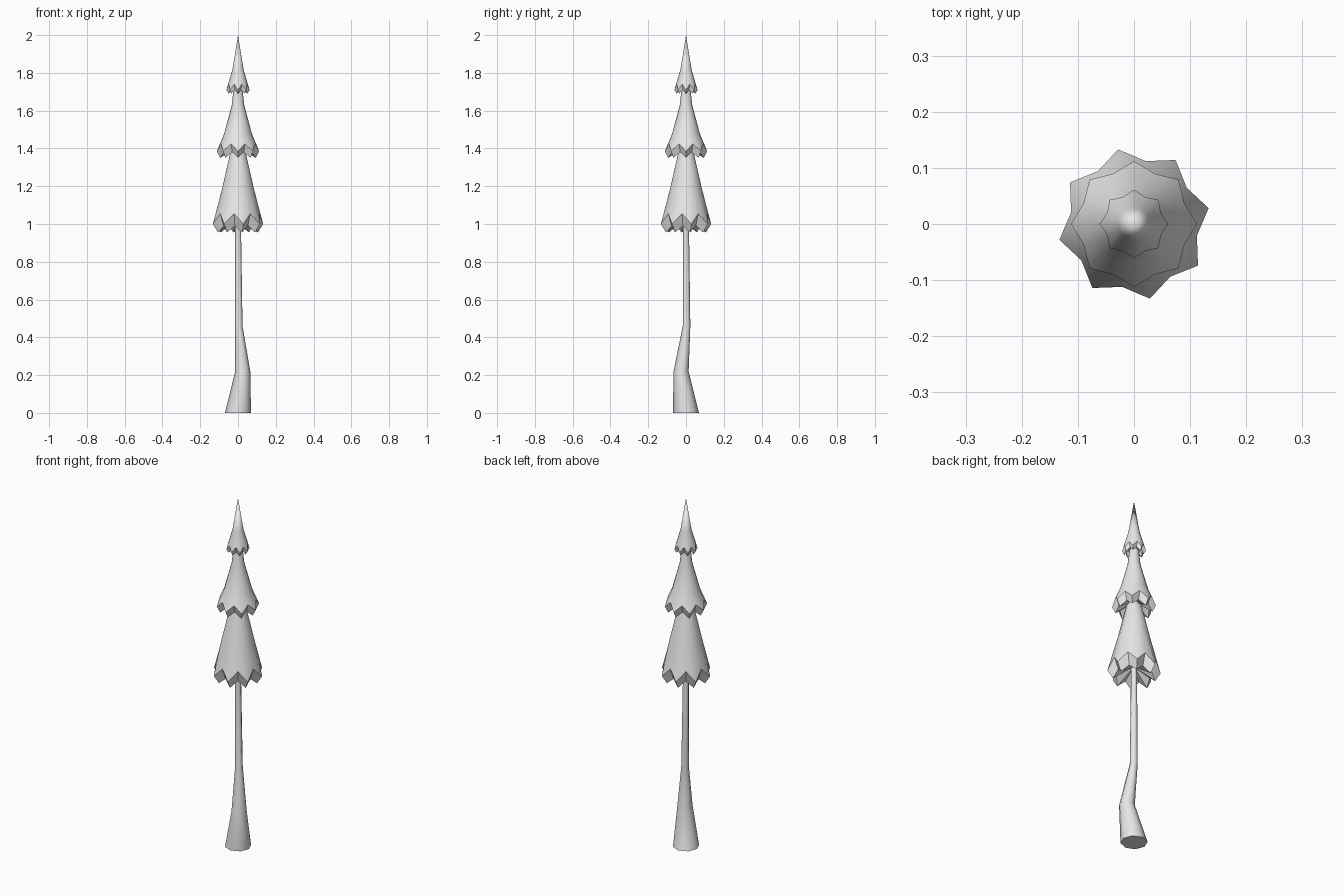
import bpy, bmesh
from math import cos, sin, radians, tau

cube = bpy.data.objects.get("Cube")
if cube:
    bpy.data.objects.remove(cube, do_unlink=True)

# One plain grey for the whole tree
grey = bpy.data.materials.new("light grey")
grey.use_nodes = True
GREY = (0.8, 0.8, 0.8, 1)
grey.diffuse_color = GREY
grey.node_tree.nodes["Principled BSDF"].inputs["Base Color"].default_value = GREY


def ring(bm, sides, radius, z, turn=0, centre=(0, 0), notch=None):
    """Ring of vertices; notch = (radius, z) of every second vertex."""
    verts = []
    for i in range(sides):
        a = tau * i / sides + radians(turn)
        r, h = notch if notch and i % 2 else (radius, z)
        verts.append(bm.verts.new((centre[0] + r * cos(a), centre[1] + r * sin(a), h)))
    return verts


def bridge(bm, upper, lower, smooth):
    n = len(upper)
    for i in range(n):
        j = (i + 1) % n
        face = bm.faces.new((upper[i], lower[i], lower[j], upper[j]))
        face.smooth = smooth


def finish(bm, name):
    bmesh.ops.remove_doubles(bm, verts=bm.verts, dist=0.0001)
    bmesh.ops.recalc_face_normals(bm, faces=bm.faces)
    mesh = bpy.data.meshes.new(name)
    bm.to_mesh(mesh)
    bm.free()
    mesh.materials.append(grey)
    obj = bpy.data.objects.new(name, mesh)
    bpy.context.collection.objects.link(obj)


def foliage(name, turn, slope, brim, brim_notch, hem, hem_notch, inner):
    """Smooth cone, zigzag brim, folded-in hem and a hollow underside."""
    bm = bmesh.new()
    rings = [ring(bm, 16, r, z, turn) for r, z in slope]
    if slope[0][0] > 0:
        bm.faces.new(rings[0])
    rings.append(ring(bm, 16, *brim, turn, notch=brim_notch))
    cone_end = len(rings) - 1
    rings.append(ring(bm, 16, *hem, turn, notch=hem_notch))
    rings.append(ring(bm, 16, 0, inner, turn))
    for k in range(len(rings) - 1):
        bridge(bm, rings[k], rings[k + 1], smooth=k < cone_end)
    for a, b in zip(rings[cone_end], rings[cone_end][1:] + rings[cone_end][:1]):
        edge = bm.edges.get((a, b))
        edge.smooth = False
    finish(bm, name)


# Foliage tiers: slope profile, brim tips and notches, hem tips and notches
foliage("lower_foliage", 12, [(0.025, 1.44), (0.041, 1.38), (0.085, 1.19)],
        (0.136, 1.0), (0.114, 1.055), (0.108, 0.955), (0.092, 0.99), 1.03)
foliage("middle_foliage", 0, [(0.018, 1.77), (0.033, 1.63), (0.073, 1.48)],
        (0.112, 1.385), (0.097, 1.425), (0.094, 1.35), (0.08, 1.38), 1.41)
foliage("top_foliage", 0, [(0, 2.0), (0.029, 1.82)],
        (0.061, 1.71), (0.052, 1.74), (0.05, 1.69), (0.043, 1.71), 1.73)

# Crooked trunk: radius, height and centre of each ring
bm = bmesh.new()
sections = [(0.015, 1.05, (0, 0)), (0.02, 0.46, (0.004, 0.003)),
            (0.04, 0.22, (0.025, -0.026)), (0.069, 0, (0, 0))]
trunk = [ring(bm, 8, r, z, 0, c) for r, z, c in sections]
for upper, lower in zip(trunk, trunk[1:]):
    bridge(bm, upper, lower, smooth=True)
bm.faces.new(trunk[0])
bm.faces.new(trunk[-1])
finish(bm, "trunk")
